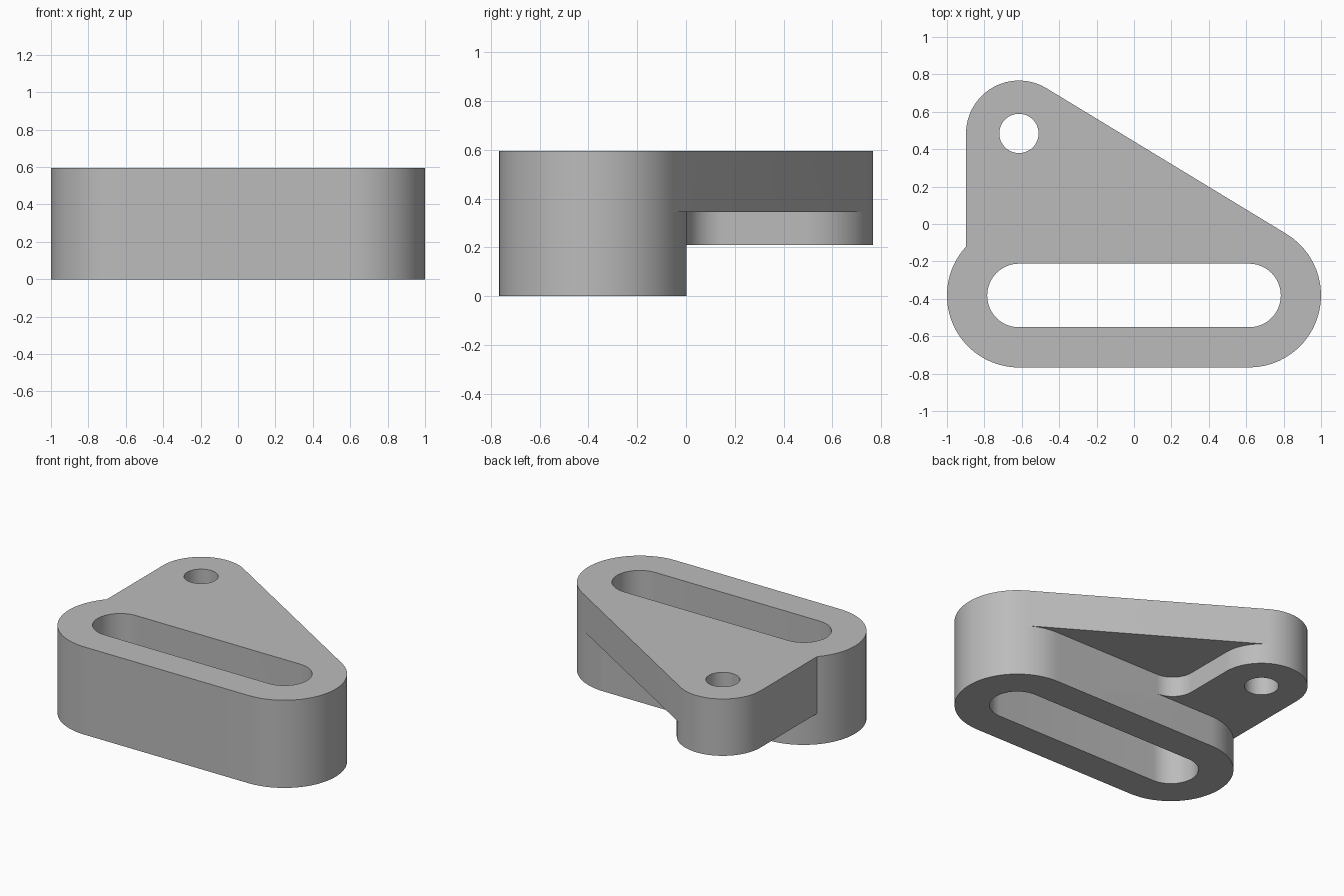
import bpy
import bmesh
from math import cos, sin, pi, atan2, acos, hypot
from mathutils import Vector

cube = bpy.data.objects.get("Cube")
if cube:
    bpy.data.objects.remove(cube, do_unlink=True)

# Main dimensions
TOP, PLATE_Z, BOSS_Z = 0.594, 0.345, 0.209
END_X, SLOT_Y, BODY_R, SLOT_R = 0.615, -0.382, 0.385, 0.17
EYE_Y, EYE_R, HOLE_R, FILLET = 0.484, 0.283, 0.105, 0.15

left_end = Vector((-END_X, SLOT_Y))
right_end = Vector((END_X, SLOT_Y))
eye = Vector((-END_X, EYE_Y))

grey = bpy.data.materials.new("plain grey")
grey.use_nodes = True
COLOUR = (0.5, 0.5, 0.5, 1)
grey.diffuse_color = COLOUR
grey.node_tree.nodes["Principled BSDF"].inputs["Base Color"].default_value = COLOUR


def arc(centre, radius, start, end, steps=24):
    return [centre + radius * Vector((cos(a), sin(a)))
            for a in (start + (end - start) * i / steps for i in range(steps + 1))]


def prism(name, outline, low, high):
    """Extrude a closed outline between two heights."""
    bm = bmesh.new()
    face = bm.faces.new([bm.verts.new((p.x, p.y, low)) for p in outline])
    out = bmesh.ops.extrude_face_region(bm, geom=[face])
    new = [g for g in out["geom"] if isinstance(g, bmesh.types.BMVert)]
    bmesh.ops.translate(bm, verts=new, vec=(0, 0, high - low))
    bmesh.ops.remove_doubles(bm, verts=bm.verts, dist=1e-5)
    bmesh.ops.recalc_face_normals(bm, faces=bm.faces)
    mesh = bpy.data.meshes.new(name)
    bm.to_mesh(mesh)
    bm.free()
    mesh.materials.append(grey)
    obj = bpy.data.objects.new(name, mesh)
    bpy.context.collection.objects.link(obj)
    return obj


def combine(target, tool, operation):
    """Apply a boolean and discard the tool."""
    mod = target.modifiers.new(operation.lower(), "BOOLEAN")
    mod.operation, mod.solver, mod.object = operation, "EXACT", tool
    bpy.context.view_layer.objects.active = target
    bpy.ops.object.modifier_apply(modifier=mod.name)
    bpy.data.objects.remove(tool, do_unlink=True)


# Direction of the straight edge tangent to the eye and the right end
span = right_end - eye
tangent = atan2(span.y, span.x) + acos((EYE_R - BODY_R) / hypot(*span))

# Tall slotted body with round ends
body = prism("slotted_bracket",
             arc(right_end, BODY_R, -pi / 2, tangent) + arc(right_end, BODY_R, tangent, pi / 2)
             + arc(left_end, BODY_R, pi / 2, 3 * pi / 2, 48), 0, TOP)

# Triangular plate reaching back to the eye
eye_back = arc(eye, EYE_R, tangent, pi)
plate = prism("plate", eye_back + [Vector((eye.x - EYE_R, -0.25)), right_end,
              right_end + BODY_R * Vector((cos(tangent), sin(tangent)))], PLATE_Z, TOP)

# Thick boss round the eye, blended into the body by a fillet
wall_x, body_back = eye.x + EYE_R, SLOT_Y + BODY_R
fillet_centre = Vector((wall_x + FILLET, body_back + FILLET))
boss = prism("boss", arc(eye, EYE_R, 0, tangent) + eye_back
             + [Vector((eye.x - EYE_R, -0.25)), Vector((fillet_centre.x, -0.25))]
             + arc(fillet_centre, FILLET, 3 * pi / 2, pi), BOSS_Z, TOP)

combine(body, plate, "UNION")
combine(body, boss, "UNION")

# Long slot and round eye hole
slot = prism("slot_cutter", arc(right_end, SLOT_R, -pi / 2, pi / 2)
             + arc(left_end, SLOT_R, pi / 2, 3 * pi / 2), -0.1, TOP + 0.1)
hole = prism("hole_cutter", arc(eye, HOLE_R, 0, 2 * pi, 48), -0.1, TOP + 0.1)
combine(body, slot, "DIFFERENCE")
combine(body, hole, "DIFFERENCE")

# Smooth curved walls, keep the rims sharp
body.select_set(True)
bpy.context.view_layer.objects.active = body
bpy.ops.object.shade_smooth_by_angle(angle=pi / 6)
